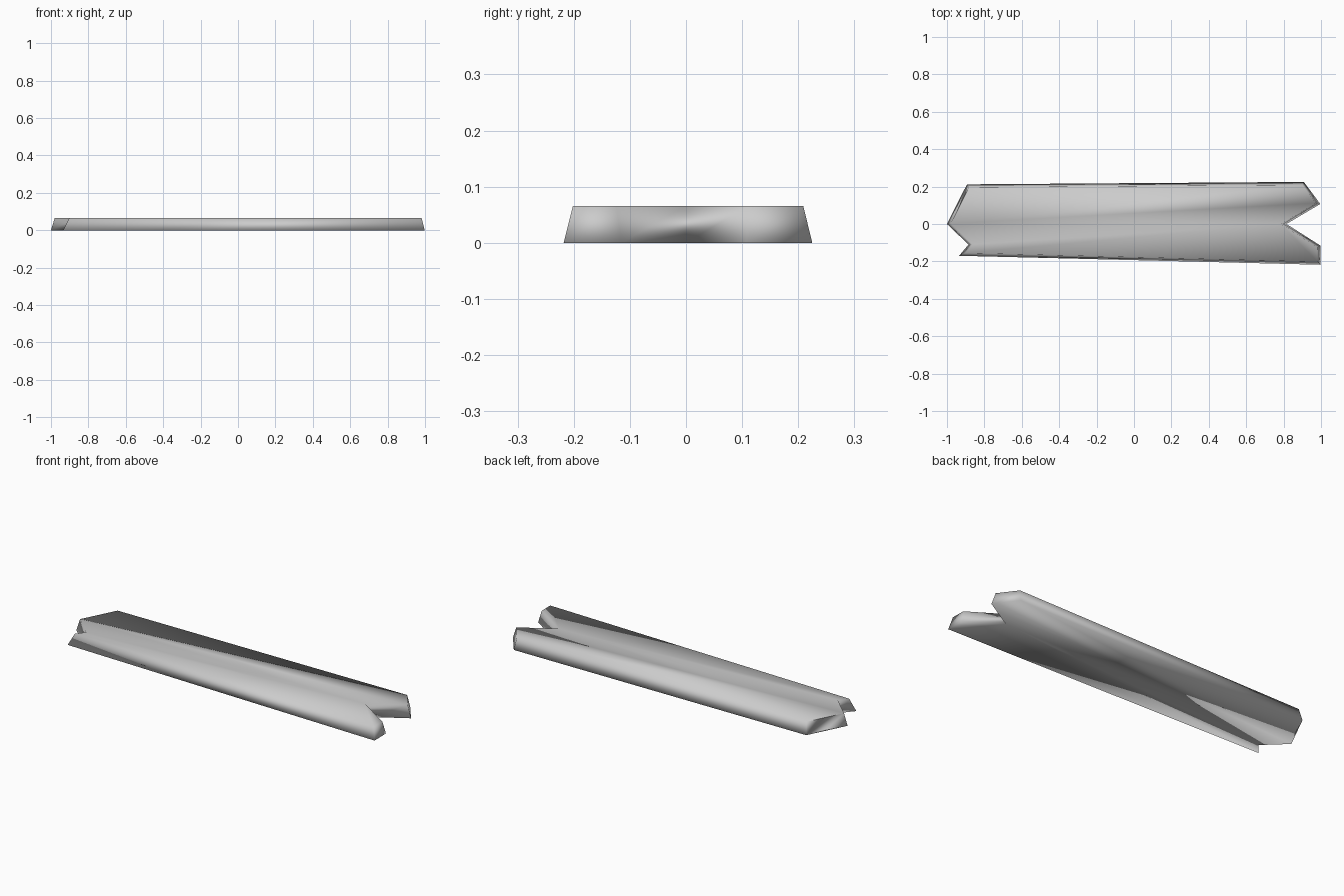
import bpy, bmesh
from mathutils import Vector

cube = bpy.data.objects.get("Cube")
if cube:
    bpy.data.objects.remove(cube, do_unlink=True)

HEIGHT = 0.066
INSET = 0.016

# Plank outline, counter-clockwise from the pointed left tip
outline = [Vector(p) for p in [
    (-1, 0), (-0.885, -0.11), (-0.935, -0.17), (0.998, -0.218), (0.996, -0.115),
    (0.815, 0), (0.996, 0.107), (0.908, 0.225), (-0.893, 0.212), (-0.94, 0.105)]]
TIP, NOTCH = 0, 5
count = len(outline)


def inward(a, b):
    d = (b - a).normalized()
    return Vector((-d.y, d.x))


def inset_point(i):
    """Move a corner inwards so both neighbouring edges shift by INSET."""
    p = outline[i]
    n1 = inward(outline[i - 1], p)
    n2 = inward(p, outline[(i + 1) % count])
    return p + (n1 + n2) * (INSET / (1 + n1.dot(n2)))


bm = bmesh.new()
bottom = [bm.verts.new((p.x, p.y, 0)) for p in outline]
top = [bm.verts.new((*inset_point(i), HEIGHT)) for i in range(count)]

# Sloping rim
for i in range(count):
    j = (i + 1) % count
    bm.faces.new((bottom[i], bottom[j], top[j], top[i]))

# Top and underside, split along the centre line from tip to notch
for ring in (bottom, top):
    for i in range(TIP, NOTCH - 1):
        bm.faces.new((ring[NOTCH], ring[i], ring[i + 1]))
    for i in range(NOTCH, count - 1):
        bm.faces.new((ring[TIP], ring[i], ring[i + 1]))

bmesh.ops.recalc_face_normals(bm, faces=bm.faces)
for f in bm.faces:
    f.smooth = True

mesh = bpy.data.meshes.new("broken_plank")
bm.to_mesh(mesh)
bm.free()
plank = bpy.data.objects.new("broken_plank", mesh)
bpy.context.collection.objects.link(plank)

# Plain grey
grey = (0.6, 0.6, 0.6, 1)
mat = bpy.data.materials.new("light_grey")
mat.use_nodes = True
mat.diffuse_color = grey
mat.node_tree.nodes["Principled BSDF"].inputs["Base Color"].default_value = grey
mesh.materials.append(mat)
